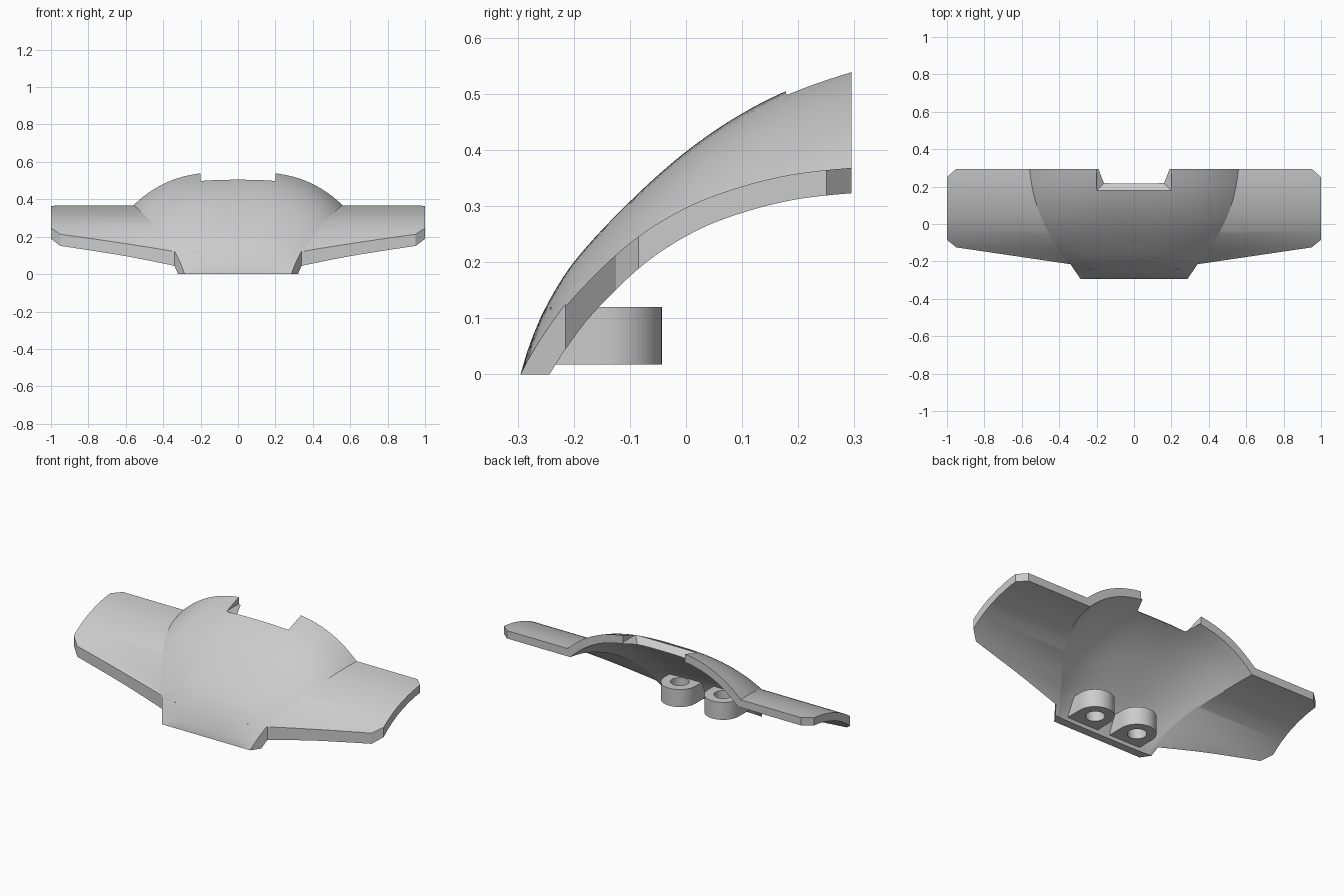
import bpy, bmesh, math

if "Cube" in bpy.data.objects:
    bpy.data.objects.remove(bpy.data.objects["Cube"])


def interp(keys, vals, y):
    """Smooth (Hermite) interpolation through a short profile."""
    n = len(keys)
    i = max(k for k in range(n - 1) if keys[k] <= y + 1e-9)

    def slope(k):
        a, b = max(k - 1, 0), min(k + 1, n - 1)
        return (vals[b] - vals[a]) / (keys[b] - keys[a])
    h = keys[i + 1] - keys[i]
    t = (y - keys[i]) / h
    return ((2*t**3 - 3*t**2 + 1) * vals[i] + (t**3 - 2*t**2 + t) * h * slope(i)
            + (3*t**2 - 2*t**3) * vals[i + 1] + (t**3 - t**2) * h * slope(i + 1))


def make_object(name, verts, faces):
    mesh = bpy.data.meshes.new(name)
    mesh.from_pydata(verts, [], faces)
    ob = bpy.data.objects.new(name, mesh)
    bpy.context.collection.objects.link(ob)
    return ob


def loft(name, rings):
    """Closed solid from stacked (outline, z) rings."""
    n = len(rings[0][0])
    verts = [(x, y, z) for outline, z in rings for x, y in outline]
    faces = [list(range(n))[::-1], list(range(len(verts) - n, len(verts)))]
    for r in range(len(rings) - 1):
        for k in range(n):
            m = (k + 1) % n
            faces.append((r*n + k, r*n + m, (r+1)*n + m, (r+1)*n + k))
    ob = make_object(name, verts, faces)
    bm = bmesh.new()
    bm.from_mesh(ob.data)
    bmesh.ops.recalc_face_normals(bm, faces=bm.faces)
    bm.to_mesh(ob.data)
    bm.free()
    return ob


def apply_mod(ob, kind, **settings):
    mod = ob.modifiers.new(kind.title(), kind)
    for key, value in settings.items():
        setattr(mod, key, value)
    bpy.context.view_layer.objects.active = ob
    bpy.ops.object.modifier_apply(modifier=mod.name)


def boolean(ob, cutter, operation):
    cutter.hide_render = True
    apply_mod(ob, 'BOOLEAN', object=cutter, operation=operation, solver='EXACT')
    bpy.data.objects.remove(cutter)


def smooth(ob):
    bpy.ops.object.select_all(action='DESELECT')
    ob.select_set(True)
    bpy.context.view_layer.objects.active = ob
    bpy.ops.object.shade_smooth_by_angle(angle=math.radians(25))


# Profiles along y: wing height, hull crown height, hull half width
Y = [-.34, -.295, -.28, -.25, -.2, -.1, 0, .1, .2, .34]
WING = [-.11, 0, .026, .073, .138, .234, .297, .335, .358, .372]
CROWN = [-.12, 0, .05, .12, .20, .308, .397, .465, .514, .562]
WIDTH = [.265, .295, .305, .325, .36, .425, .48, .52, .545, .565]

# Shell: arched hull between two curved wings
ROWS, HULL = 44, 40
verts, faces = [], []
for i in range(ROWS + 1):
    y = -.34 + .68 * (i / ROWS) ** 1.25
    y = min(y, .34)
    wing, crown, width = (interp(Y, p, y) for p in (WING, CROWN, WIDTH))
    verts.append((-1.1, y, wing))
    for j in range(HULL + 1):
        s = math.sin((2 * j / HULL - 1) * math.pi / 2)
        verts.append((s * width, y, wing + (crown - wing) * (1 - abs(s) ** 3)))
    verts.append((1.1, y, wing))
cols = HULL + 3
for i in range(ROWS):
    for j in range(cols - 1):
        a = i * cols + j
        faces.append((a, a + 1, a + cols + 1, a + cols))
shell = make_object("shell", verts, faces)
apply_mod(shell, 'SOLIDIFY', thickness=.045, offset=-1, use_even_offset=True)

# Trim shell to its plan outline and to the ground
half = [(.285, -.295), (.34, -.215), (.95, -.125), (1, -.085), (1, .25), (.95, .295)]
plan = half + [(-x, y) for x, y in reversed(half)]
boolean(shell, loft("plan_cutter", [(plan, 0), (plan, 1)]), 'INTERSECT')

# Rear notch with bevelled floor edge
upper = [(-.2, .178), (.2, .178), (.2, .35), (-.2, .35)]
lower = [(-.155, .225), (.155, .225), (.225, .35), (-.225, .35)]
notch = loft("notch_cutter", [(lower, .3), (lower, .465), (upper, .5), (upper, .7)])
boolean(shell, notch, 'DIFFERENCE')
smooth(shell)

# Two screw bosses behind the front wall
for side, cx in (("left", -.14), ("right", .14)):
    cy, r = -.143, .1
    arc = [math.pi * k / 24 for k in range(25)]
    outline = [(cx + r * math.cos(a), cy + r * math.sin(a)) for a in arc]
    outline += [(cx - r, -.242), (cx + r, -.242)]
    boss = loft(side + "_boss", [(outline, .018), (outline, .12)])
    circle = [(cx + .05 * math.cos(2 * math.pi * k / 32),
               cy + .05 * math.sin(2 * math.pi * k / 32)) for k in range(32)]
    boolean(boss, loft("hole_cutter", [(circle, -.1), (circle, .3)]), 'DIFFERENCE')
    smooth(boss)
